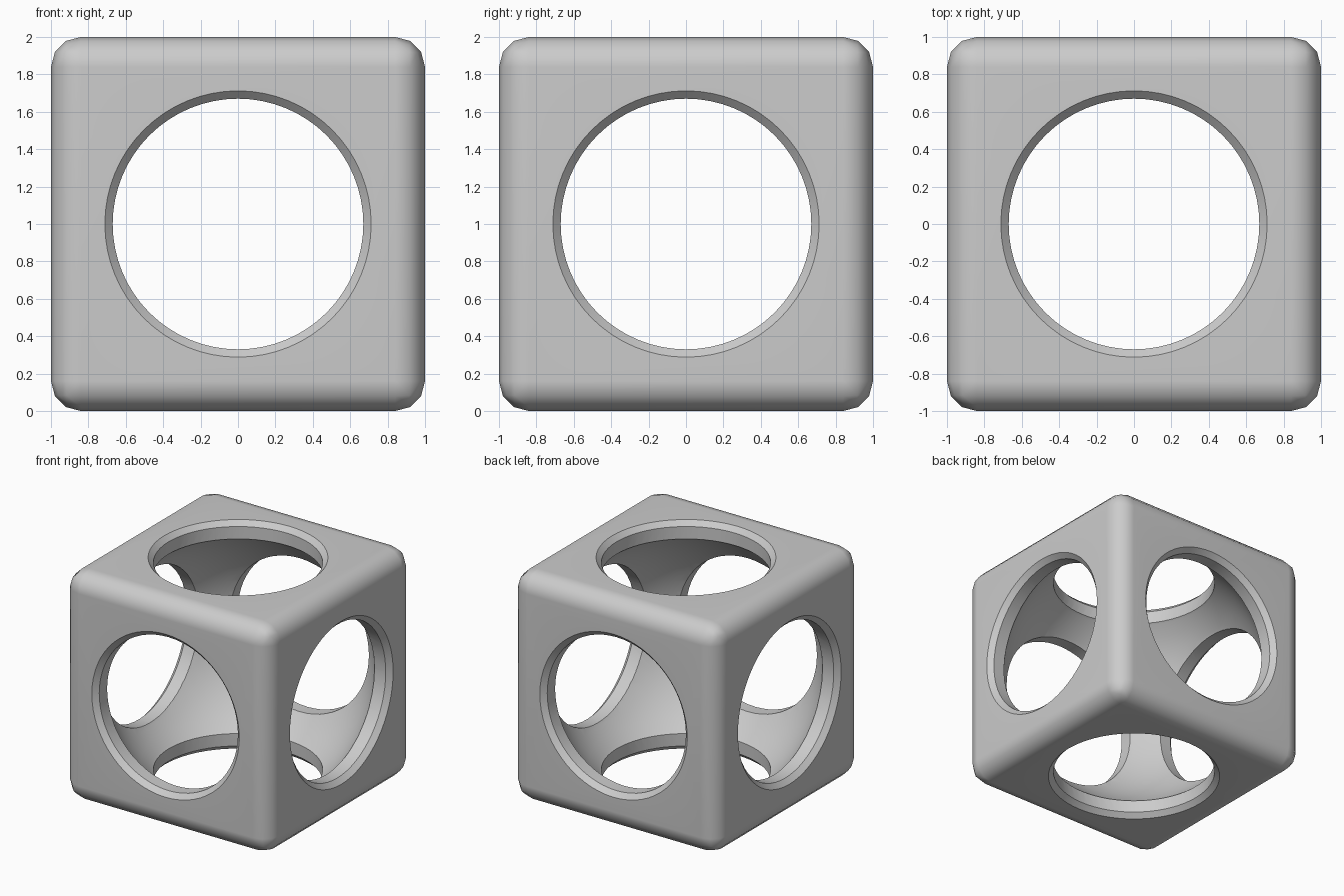
import bpy
import math

BEVEL = 0.16       # rounding of the outer edges
HOLE = 0.67        # radius of the round openings
CHAMFER = 0.042    # bevelled lip of each opening
CAVITY = 1.083     # radius of the spherical hollow

old = bpy.data.objects.get("Cube")
if old:
    bpy.data.objects.remove(old, do_unlink=True)

grey = bpy.data.materials.new("light grey")
grey.use_nodes = True
colour = (0.6, 0.6, 0.6, 1)
grey.diffuse_color = colour
grey.node_tree.nodes["Principled BSDF"].inputs["Base Color"].default_value = colour


def lathe(name, profile, rotation, steps=64):
    """Revolve a (radius, height) profile into a closed cutter."""
    verts, faces, rows = [], [], len(profile)
    for i in range(steps):
        a = math.tau * i / steps
        verts += [(r * math.cos(a), r * math.sin(a), h) for r, h in profile]
        j = (i + 1) % steps
        for k in range(rows - 1):
            faces.append((i * rows + k, j * rows + k,
                          j * rows + k + 1, i * rows + k + 1))
    faces.append([i * rows for i in reversed(range(steps))])
    faces.append([i * rows + rows - 1 for i in range(steps)])
    mesh = bpy.data.meshes.new(name)
    mesh.from_pydata(verts, [], faces)
    mesh.materials.append(grey)
    obj = bpy.data.objects.new(name, mesh)
    obj.rotation_euler = rotation
    obj.location.z = 1
    bpy.context.collection.objects.link(obj)
    return obj


# Rounded cube
bpy.ops.mesh.primitive_cube_add(size=2, location=(0, 0, 1))
body = bpy.context.object
body.name = "hollow_cube"
body.data.materials.append(grey)
bevel = body.modifiers.new("rounded edges", "BEVEL")
bevel.width = BEVEL
bevel.segments = 3

# Straight bores with a flared lip at both ends, one along each axis
flare = 0.2
half = [(HOLE, 1 - CHAMFER), (HOLE + CHAMFER + flare, 1 + flare)]
profile = [(r, -h) for r, h in reversed(half)] + half
quarter = math.pi / 2
cutters = [lathe("bore_" + axis, profile, turn) for axis, turn in
           (("z", (0, 0, 0)), ("y", (quarter, 0, 0)), ("x", (0, quarter, 0)))]

# Spherical hollow
bpy.ops.mesh.primitive_uv_sphere_add(segments=64, ring_count=32, radius=CAVITY,
                                     location=(0, 0, 1))
hollow = bpy.context.object
hollow.name = "hollow_cutter"
hollow.data.materials.append(grey)
cutters.append(hollow)

for cutter in cutters:
    cutter.hide_render = True
    cut = body.modifiers.new(cutter.name, "BOOLEAN")
    cut.operation = "DIFFERENCE"
    cut.solver = "EXACT"
    cut.object = cutter

# Apply the cuts, then remove the cutters
bpy.ops.object.select_all(action="DESELECT")
body.select_set(True)
bpy.context.view_layer.objects.active = body
for name in [m.name for m in body.modifiers]:
    bpy.ops.object.modifier_apply(modifier=name)
for cutter in cutters:
    bpy.data.objects.remove(cutter, do_unlink=True)

# Smooth curves, crisp lips, flat sides
bpy.ops.object.shade_smooth_by_angle(angle=math.radians(32))
weighted = body.modifiers.new("flat sides", "WEIGHTED_NORMAL")
weighted.keep_sharp = True
